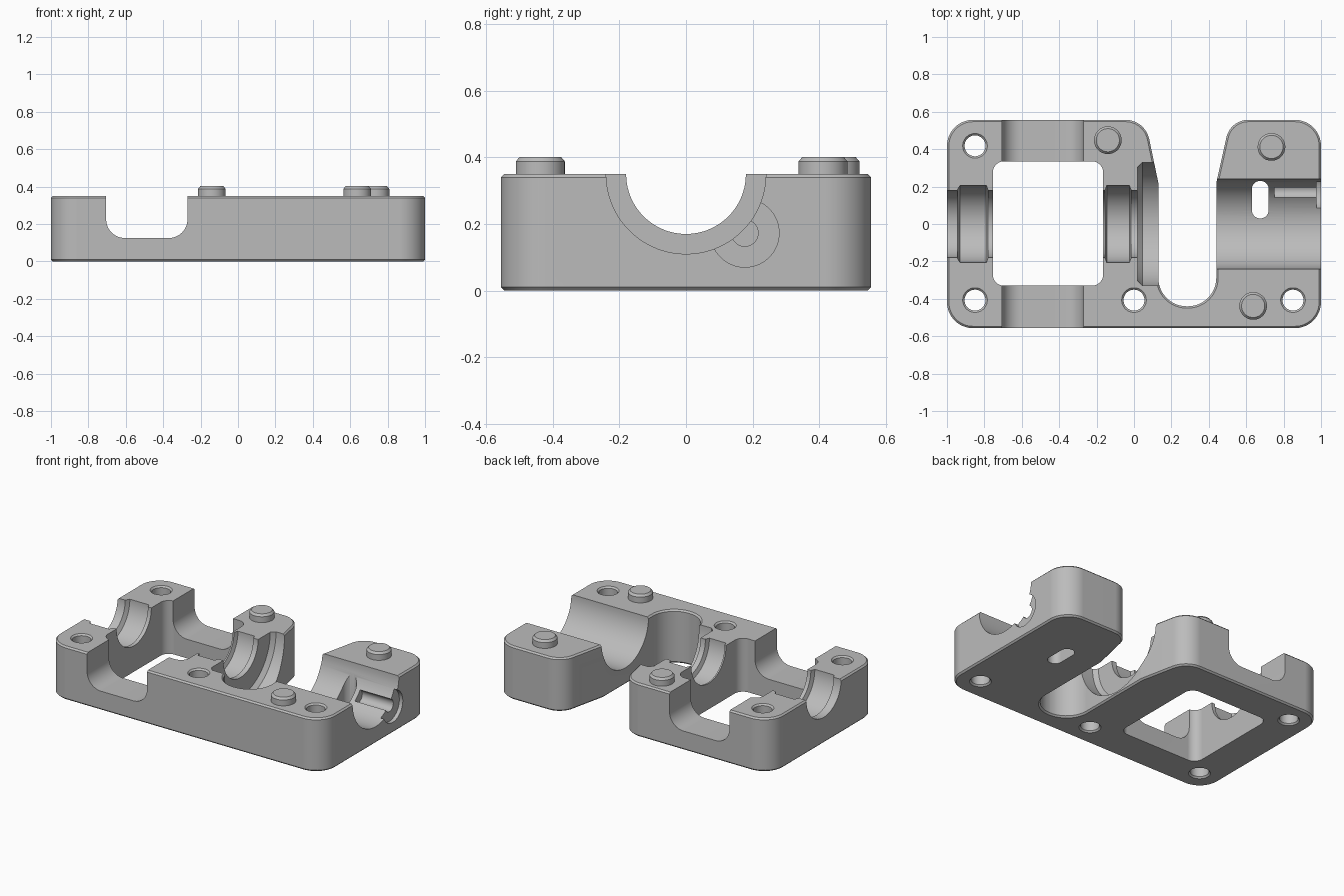
import bpy, bmesh, math
from mathutils import Vector

if "Cube" in bpy.data.objects:
    bpy.data.objects.remove(bpy.data.objects["Cube"], do_unlink=True)

grey = bpy.data.materials.new("plain grey")
grey.use_nodes = True
colour = (0.5, 0.5, 0.5, 1)
grey.diffuse_color = colour
grey.node_tree.nodes["Principled BSDF"].inputs["Base Color"].default_value = colour

TOP = 0.35


def finish(name, bm):
    bmesh.ops.recalc_face_normals(bm, faces=bm.faces)
    mesh = bpy.data.meshes.new(name)
    bm.to_mesh(mesh)
    bm.free()
    mesh.materials.append(grey)
    ob = bpy.data.objects.new(name, mesh)
    bpy.context.collection.objects.link(ob)
    return ob


def rounded(corners, steps=12):
    """Outline from (u, v, radius) corners, each filleted by its radius."""
    out = []
    for i, (u, v, r) in enumerate(corners):
        p = Vector((u, v))
        if r == 0:
            out.append(p)
            continue
        a = (Vector(corners[i - 1][:2]) - p).normalized()
        b = (Vector(corners[(i + 1) % len(corners)][:2]) - p).normalized()
        half = a.angle(b) / 2
        centre = p + (a + b).normalized() * r / math.sin(half)
        start = p + a * r / math.tan(half) - centre
        end = p + b * r / math.tan(half) - centre
        sweep = math.pi - 2 * half
        for k in range(steps + 1):
            t = k / steps
            out.append(centre + (start * math.sin((1 - t) * sweep)
                                 + end * math.sin(t * sweep)) / math.sin(sweep))
    return out


def prism(name, corners, low, high, axis="Z", chamfer=0):
    """Extrude a rounded outline along Z or Y."""
    bm = bmesh.new()
    outline = rounded(corners)

    def ring(w):
        return [bm.verts.new((p.x, p.y, w) if axis == "Z" else (p.x, w, p.y))
                for p in outline]
    lower, upper = ring(low), ring(high)
    caps = [bm.faces.new(lower), bm.faces.new(upper)]
    for i in range(len(outline)):
        bm.faces.new((lower[i - 1], lower[i], upper[i], upper[i - 1]))
    bmesh.ops.recalc_face_normals(bm, faces=bm.faces)
    if chamfer:
        edges = [e for f in caps for e in f.edges]
        bmesh.ops.bevel(bm, geom=edges, offset=chamfer, segments=1,
                        profile=0.5, affect="EDGES")
    return finish(name, bm)


def lathe(name, profile, origin, axis="Z", sides=64):
    """Turn (distance, radius) points about an axis through origin."""
    bm = bmesh.new()
    rings = []
    for d, r in profile:
        ring = []
        for k in range(sides):
            a = math.tau * (k + 0.5) / sides
            c, s = r * math.cos(a), r * math.sin(a)
            local = Vector((c, s, d) if axis == "Z" else (d, c, s))
            ring.append(bm.verts.new(local + Vector(origin)))
        rings.append(ring)
    for a, b in zip(rings, rings[1:]):
        for k in range(sides):
            bm.faces.new((a[k - 1], a[k], b[k], b[k - 1]))
    bm.faces.new(rings[0])
    bm.faces.new(rings[-1])
    return finish(name, bm)


def smooth(ob):
    bpy.ops.object.select_all(action="DESELECT")
    ob.select_set(True)
    bpy.context.view_layer.objects.active = ob
    bpy.ops.object.shade_smooth_by_angle(angle=math.radians(30))


# Block with the rounded slot open at the back
body = prism("housing_body", [
    (-1, -0.557, 0.14), (1, -0.557, 0.14), (1, 0.557, 0.14),
    (0.515, 0.557, 0.12), (0.44, 0.22, 0), (0.44, -0.44, 0.152),
    (0.13, -0.44, 0.152), (0.13, 0.22, 0), (0.06, 0.557, 0.13),
    (-1, 0.557, 0.14)], 0, TOP, chamfer=0.01)

cutters = []

# Window through the floor
cutters.append(prism("window_cutter", [
    (-0.755, -0.33, 0.06), (-0.165, -0.33, 0.06),
    (-0.165, 0.335, 0.06), (-0.755, 0.335, 0.06)], -0.1, 0.6))

# Cross notch that lowers the front and back walls
cutters.append(prism("notch_cutter", [
    (-0.705, 0.6, 0), (-0.705, 0.125, 0.1),
    (-0.27, 0.125, 0.1), (-0.27, 0.6, 0)], -0.8, 0.8, axis="Y"))

# Stepped half bore: two bearing seats, flange pocket, large motor bore
cutters.append(lathe("bore_cutter", [
    (-1.1, 0.18), (-0.945, 0.18), (-0.93, 0.207), (-0.79, 0.207),
    (-0.78, 0.18), (-0.155, 0.18), (-0.145, 0.207), (-0.025, 0.207),
    (-0.015, 0.18), (0.02, 0.18), (0.02, 0.305), (0.045, 0.33),
    (0.15, 0.33), (0.15, 0.24), (1.1, 0.24)], (0, 0, TOP), axis="X", sides=96))

# Side groove with a wider recess at the end face
cutters.append(lathe("groove_cutter", [
    (0.75, 0.04), (0.975, 0.04), (0.975, 0.103), (1.1, 0.103)],
    (0, 0.177, 0.173), axis="X", sides=48))

# Vertical oblong hole in the large bore
cutters.append(prism("oblong_cutter", [
    (0.63, 0.03, 0.044), (0.72, 0.03, 0.044),
    (0.72, 0.23, 0.044), (0.63, 0.23, 0.044)], -0.1, 0.3))

# Screw holes with chamfered rims
for x, y in [(-0.85, 0.418), (-0.85, -0.407), (0, -0.407), (0.85, -0.407)]:
    cutters.append(lathe("screw_hole_cutter", [
        (-0.01, 0.075), (0.01, 0.056), (0.34, 0.056), (0.36, 0.076)],
        (x, y, 0), sides=40))

bpy.context.view_layer.objects.active = body
for cutter in cutters:
    cutter.hide_render = True
    mod = body.modifiers.new("cut", "BOOLEAN")
    mod.operation = "DIFFERENCE"
    mod.solver = "EXACT"
    mod.object = cutter
    bpy.ops.object.modifier_apply(modifier=mod.name)
for cutter in cutters:
    bpy.data.objects.remove(cutter, do_unlink=True)

smooth(body)
weighted = body.modifiers.new("weighted normals", "WEIGHTED_NORMAL")
weighted.keep_sharp = True

# Locating pins on the top face
for x, y in [(-0.14, 0.448), (0.735, 0.412), (0.637, -0.438)]:
    smooth(lathe("locating_pin", [
        (0.34, 0.074), (0.388, 0.074), (0.402, 0.062)], (x, y, 0), sides=40))
